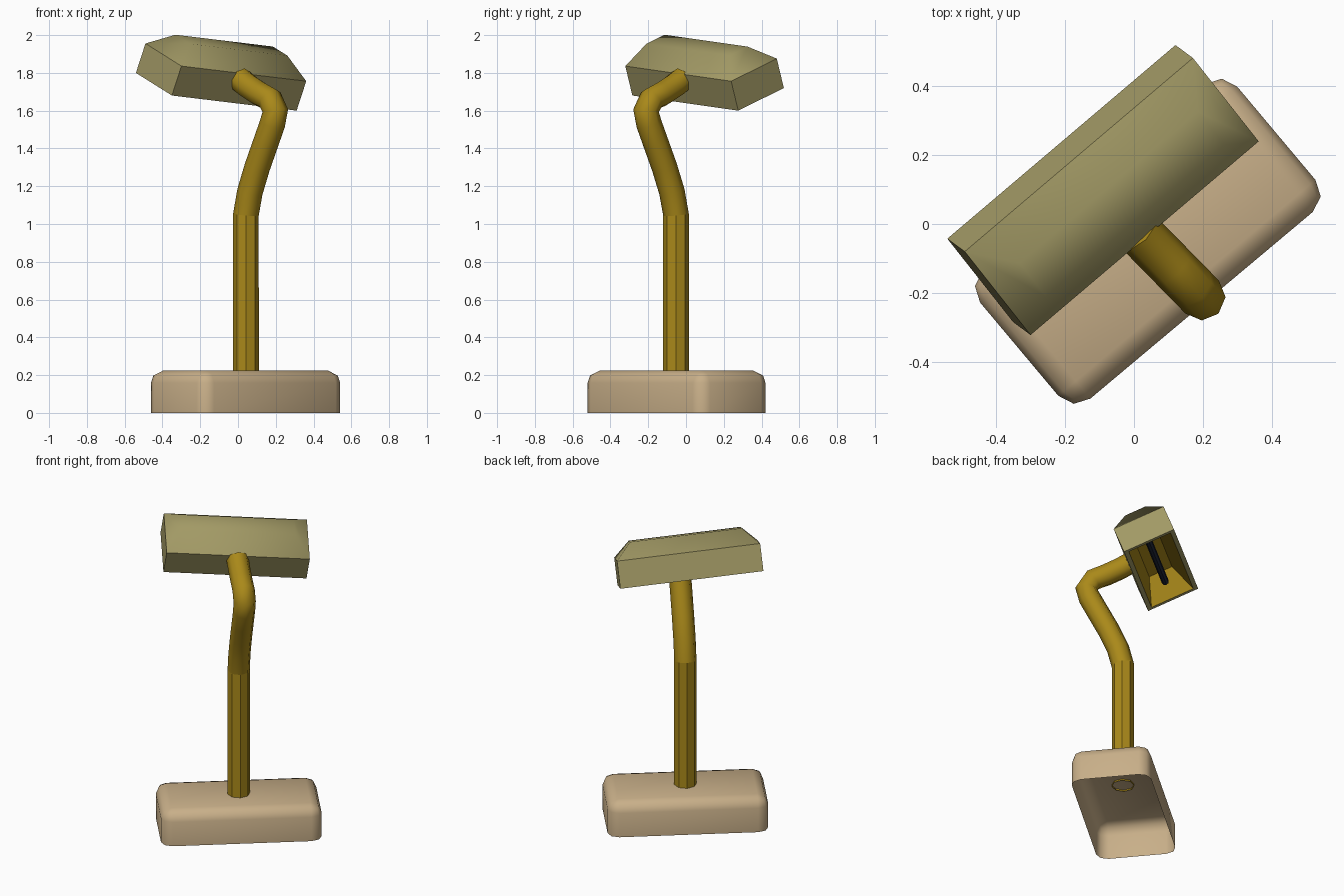
import bpy, bmesh, math
from mathutils import Vector, Matrix

if "Cube" in bpy.data.objects:
    bpy.data.objects.remove(bpy.data.objects["Cube"])


def material(name, rgb):
    m = bpy.data.materials.new(name)
    m.diffuse_color = (*rgb, 1)
    m.use_nodes = True
    m.node_tree.nodes["Principled BSDF"].inputs["Base Color"].default_value = m.diffuse_color
    return m


def finish(name, bm, mat, matrix=None):
    me = bpy.data.meshes.new(name)
    bm.to_mesh(me)
    bm.free()
    me.materials.append(mat)
    ob = bpy.data.objects.new(name, me)
    if matrix:
        ob.matrix_world = matrix
    bpy.context.collection.objects.link(ob)
    return ob


def bridge(bm, a, b):
    n = len(a)
    return [bm.faces.new((a[i], a[(i + 1) % n], b[(i + 1) % n], b[i])) for i in range(n)]


def rect(bm, hx, hy, z):
    return [bm.verts.new((sx * hx, sy * hy, z)) for sx, sy in ((-1, -1), (1, -1), (1, 1), (-1, 1))]


olive = material("olive", (0.36, 0.32, 0.13))
tan = material("tan", (0.58, 0.43, 0.25))
ochre = material("ochre", (0.40, 0.25, 0.01))
navy = material("navy", (0.015, 0.022, 0.045))

# Base: rounded box, open underneath
bm = bmesh.new()
low, high = rect(bm, 0.486, 0.242, 0), rect(bm, 0.486, 0.242, 0.225)
bridge(bm, low, high)
bm.faces.new(high)
edges = [e for e in bm.edges if max(v.co.z for v in e.verts) > 0.1]
bmesh.ops.bevel(bm, geom=edges, offset=0.066, segments=2, profile=0.5, affect='EDGES')
for f in bm.faces:
    f.smooth = True
finish("base", bm, tan, Matrix.Translation((0.04, -0.05, 0)) @ Matrix.Rotation(math.radians(40), 4, 'Z'))

# Stem: octagonal section swept along a planar bent path (lean distance, height)
path = [(0, 0.215), (0, 1.05), (0.03, 1.17), (0.085, 1.3), (0.145, 1.42), (0.2, 1.53),
        (0.222, 1.6), (0.182, 1.66), (0.1, 1.69), (0.015, 1.73), (-0.045, 1.765)]
lean, side = Vector((0.7, -0.714, 0)), Vector((0.714, 0.7, 0))
pts = [Vector((0.042, -0.053, z)) + lean * d for d, z in path]
bm = bmesh.new()
rings = []
for i, p in enumerate(pts):
    t_in = (p - pts[max(i - 1, 0)]).normalized()
    t_out = (pts[min(i + 1, len(pts) - 1)] - p).normalized()
    across = (t_in + t_out).normalized().cross(side)
    rings.append([bm.verts.new(p + 0.068 * (side * math.cos(a) + across * math.sin(a)))
                  for a in (math.tau * k / 8 for k in range(8))])
for i, (a, b) in enumerate(zip(rings, rings[1:])):
    for f in bridge(bm, a, b):
        f.smooth = i > 0
bm.faces.new(rings[-1])
bmesh.ops.recalc_face_normals(bm, faces=bm.faces)
finish("stem", bm, ochre)

# Tilted frame of the lamp head
u = Vector((0.759, 0.644, -0.092)).normalized()
n = Vector((0.29, -0.232, 0.93))
v = n.cross(u).normalized()
n = u.cross(v)
head = Matrix.Translation((-0.115, 0.117, 1.70)) @ Matrix((u, v, n)).transposed().to_4x4()

# Head shell: rim, straight walls, sloped shoulders and flat top
bm = bmesh.new()
levels = [rect(bm, 0.408, 0.138, 0), rect(bm, 0.435, 0.165, 0),
          rect(bm, 0.435, 0.165, 0.168), rect(bm, 0.34, 0.066, 0.266)]
for i in range(3):
    for f in bridge(bm, levels[i], levels[i + 1]):
        f.smooth = i == 2
bm.faces.new(levels[-1]).smooth = True
finish("head_shell", bm, olive, head)

# Reflector lining the inside of the head
bm = bmesh.new()
inner, roof = rect(bm, 0.408, 0.138, 0), rect(bm, 0.34, 0.075, 0.16)
for f in bridge(bm, inner, roof):
    f.normal_flip()
bm.faces.new(roof[::-1])
finish("reflector", bm, ochre, head)

# Light tube along the head
bm = bmesh.new()
bmesh.ops.create_cone(bm, cap_ends=True, segments=8, radius1=0.022, radius2=0.022, depth=0.66,
                      matrix=Matrix.Translation((0, 0, 0.08)) @ Matrix.Rotation(math.pi / 2, 4, 'Y'))
finish("light_tube", bm, navy, head)
